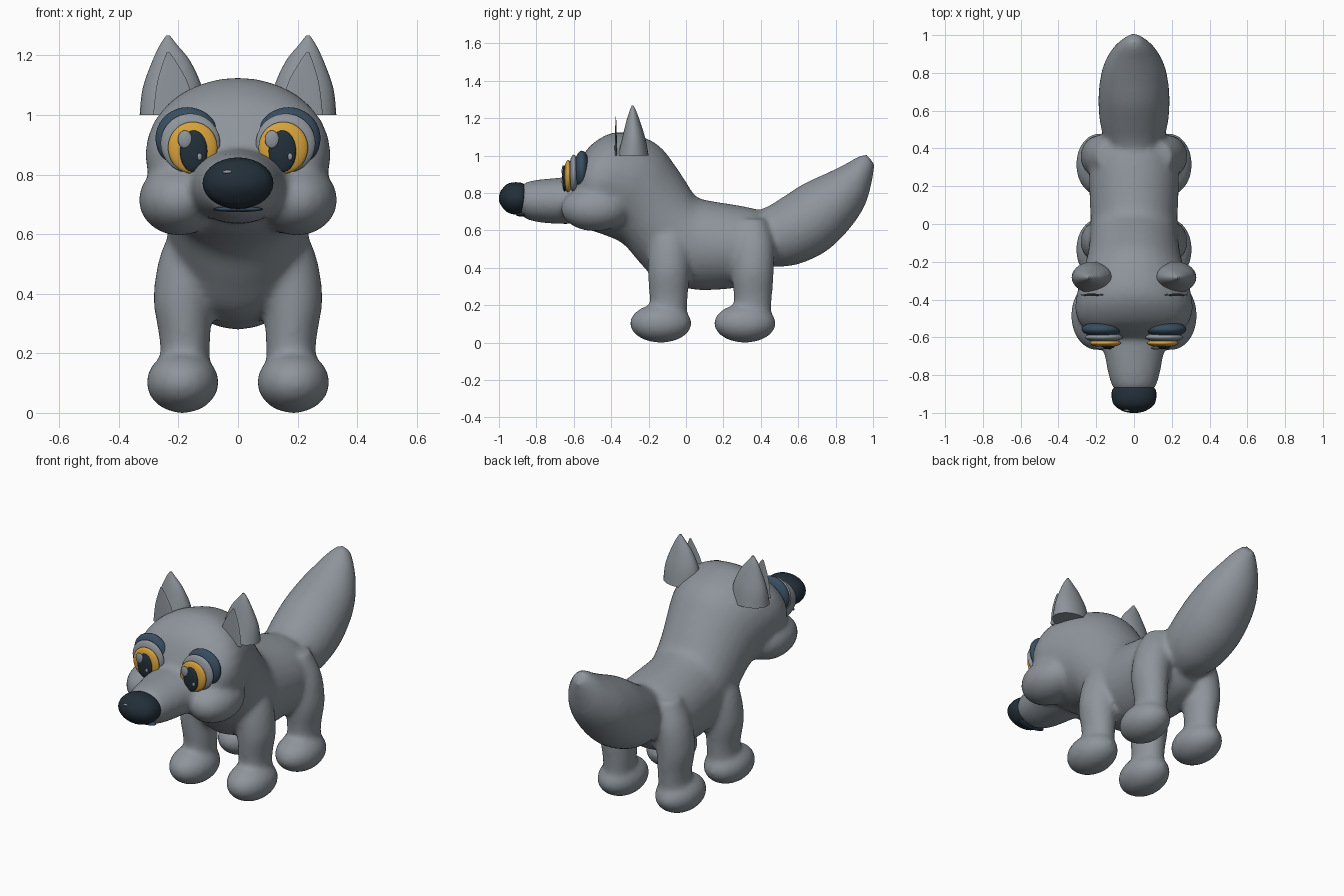
import bpy, bmesh, math
from mathutils import Vector, Matrix

if "Cube" in bpy.data.objects:
    bpy.data.objects.remove(bpy.data.objects["Cube"], do_unlink=True)


def material(name, rgb):
    m = bpy.data.materials.new(name)
    m.use_nodes = True
    col = (*rgb, 1)
    m.diffuse_color = col
    m.node_tree.nodes["Principled BSDF"].inputs["Base Color"].default_value = col
    return m


GREY = material("grey fur", (.27, .30, .33))
DARK = material("dark navy", (.016, .028, .04))
BLUE = material("slate blue", (.04, .075, .115))
GOLD = material("golden yellow", (.68, .36, .045))


def spline(rows, steps=4):
    """Catmull-Rom interpolation through the section rows."""
    out = []
    for i in range(len(rows) - 1):
        a, b, c, d = (Vector(rows[min(max(k, 0), len(rows) - 1)]) for k in range(i - 1, i + 3))
        for s in range(steps):
            t = s / steps
            out.append((2*b + (c - a)*t + (2*a - 5*b + 4*c - d)*t**2 + (3*b - a - 3*c + d)*t**3) / 2)
    return out + [Vector(rows[-1])]


def loft(bm, rows, side=1, n=28):
    """Elliptical sections: (y, z) and (y, z) of the two ends, half width, x centre."""
    rings = []
    for y0, z0, y1, z1, w, xc in spline([(*r, 0) if len(r) == 5 else r for r in rows]):
        ring = []
        for k in range(n):
            a = math.tau * k / n
            t = .5 - .5 * math.cos(a)
            ring.append(bm.verts.new((side * (xc + w * math.sin(a)), y0 + (y1 - y0)*t, z0 + (z1 - z0)*t)))
        rings.append(ring)
    faces = [bm.faces.new(rings[0]), bm.faces.new(rings[-1])]
    for p, q in zip(rings, rings[1:]):
        for k in range(n):
            j = (k + 1) % n
            faces.append(bm.faces.new((p[k], p[j], q[j], q[k])))
    bmesh.ops.recalc_face_normals(bm, faces=faces)


def ball(bm, centre, radii):
    mat = Matrix.Translation(centre) @ Matrix.Diagonal((*radii, 1))
    bmesh.ops.create_uvsphere(bm, u_segments=32, v_segments=18, radius=1, matrix=mat)


def finish(bm, name, mat):
    me = bpy.data.meshes.new(name)
    bm.to_mesh(me)
    bm.free()
    me.materials.append(mat)
    ob = bpy.data.objects.new(name, me)
    bpy.context.collection.objects.link(ob)
    bpy.ops.object.select_all(action='DESELECT')
    ob.select_set(True)
    bpy.context.view_layer.objects.active = ob
    bpy.ops.object.shade_smooth_by_angle(angle=math.radians(50))
    return ob


def ball_part(name, mat, centre, radii):
    bm = bmesh.new()
    ball(bm, centre, radii)
    return finish(bm, name, mat)


def loft_part(name, mat, rows, side=1):
    bm = bmesh.new()
    loft(bm, rows, side)
    return finish(bm, name, mat)


# Body, neck and head in one sweep from rump to brow
fur = bmesh.new()
loft(fur, [(.46, .5, .44, .62, .1), (.42, .37, .40, .70, .19), (.3, .30, .3, .73, .235),
           (.12, .28, .12, .76, .235), (0, .29, .05, .785, .23), (-.15, .33, 0, .86, .235),
           (-.25, .43, -.06, .95, .245), (-.34, .53, -.13, 1.04, .265), (-.45, .58, -.22, 1.095, .295),
           (-.55, .62, -.38, 1.125, .31), (-.6, .72, -.52, 1.045, .25), (-.61, .8, -.6, .9, .1)])

# Muzzle
loft(fur, [(-.5, .65, -.5, .92, .2), (-.6, .635, -.6, .89, .175), (-.7, .635, -.7, .88, .155),
           (-.8, .645, -.8, .87, .135), (-.87, .67, -.87, .85, .11), (-.9, .73, -.9, .8, .07)])

# Tail
loft(fur, [(.36, .42, .34, .69, .12), (.5, .405, .44, .73, .165), (.62, .425, .52, .78, .185),
           (.76, .495, .63, .85, .188), (.88, .615, .76, .91, .168), (.955, .73, .86, .96, .125),
           (.99, .84, .92, .995, .082), (1.01, .95, .965, 1.01, .035)])

# Cheeks, legs and feet
for s in (1, -1):
    ball(fur, (s * .197, -.485, .715), (.137, .185, .12))
    for dy in (0, .45):
        loft(fur, [(-.19 + dy, .08, 0 + dy, .08, .08, .18), (-.195 + dy, .24, .01 + dy, .24, .085, .178),
                   (-.205 + dy, .38, .02 + dy, .38, .1, .184), (-.2 + dy, .53, .02 + dy, .53, .105, .157),
                   (-.17 + dy, .66, -.02 + dy, .66, .07, .13)], s)
        ball(fur, (s * .186, -.135 + dy, .103), (.122, .166, .104))

# Fuse the fur volumes into one soft skin
skin = finish(fur, "body", GREY)
remesh = skin.modifiers.new("fuse", 'REMESH')
remesh.mode = 'VOXEL'
remesh.voxel_size = .014
remesh.use_smooth_shade = True
soften = skin.modifiers.new("soften", 'SMOOTH')
soften.factor = .5
soften.iterations = 14

# Nose, its glint and the lip
loft_part("nose", DARK, [(-.862, .705, -.862, .845, .1), (-.88, .69, -.88, .854, .116),
                         (-.92, .685, -.92, .857, .118), (-.96, .70, -.96, .845, .104),
                         (-.99, .735, -.99, .81, .06), (-1, .76, -1, .785, .02)])
ball_part("nose_glint", GREY, (-.036, -.986, .809), (.016, .007, .006))
ball_part("lip", BLUE, (0, -.88, .684), (.085, .03, .01))

for s, label in ((1, "left"), (-1, "right")):
    # Ears with a thin inner panel
    loft_part(label + "_ear", GREY, [(-.365, 1, -.2, 1, .11, .22), (-.342, 1.09, -.217, 1.09, .1, .22),
                                     (-.32, 1.18, -.245, 1.18, .064, .224),
                                     (-.303, 1.235, -.265, 1.235, .029, .233),
                                     (-.29, 1.267, -.28, 1.267, .006, .235)], s)
    loft_part(label + "_inner_ear", GREY, [(-.382, 1, -.368, 1, .072, .213), (-.38, 1.1, -.37, 1.1, .054, .219),
                                           (-.378, 1.17, -.372, 1.17, .026, .228),
                                           (-.377, 1.21, -.374, 1.21, .005, .234)], s)
    # Layered eyes
    ball_part(label + "_brow", BLUE, (s * .17, -.557, .922), (.107, .042, .104))
    ball_part(label + "_eyelid", GREY, (s * .16, -.6, .905), (.1, .026, .1))
    ball_part(label + "_iris", GOLD, (s * .152, -.63, .89), (.083, .022, .087))
    ball_part(label + "_pupil", DARK, (s * .149, -.648, .878), (.046, .014, .07))
    # Glints sit on the same side in both eyes
    ball_part(label + "_large_glint", GREY, (s * .146 - .032, -.656, .918), (.024, .009, .03))
    ball_part(label + "_small_glint", GREY, (s * .152 + .023, -.659, .86), (.008, .006, .012))
